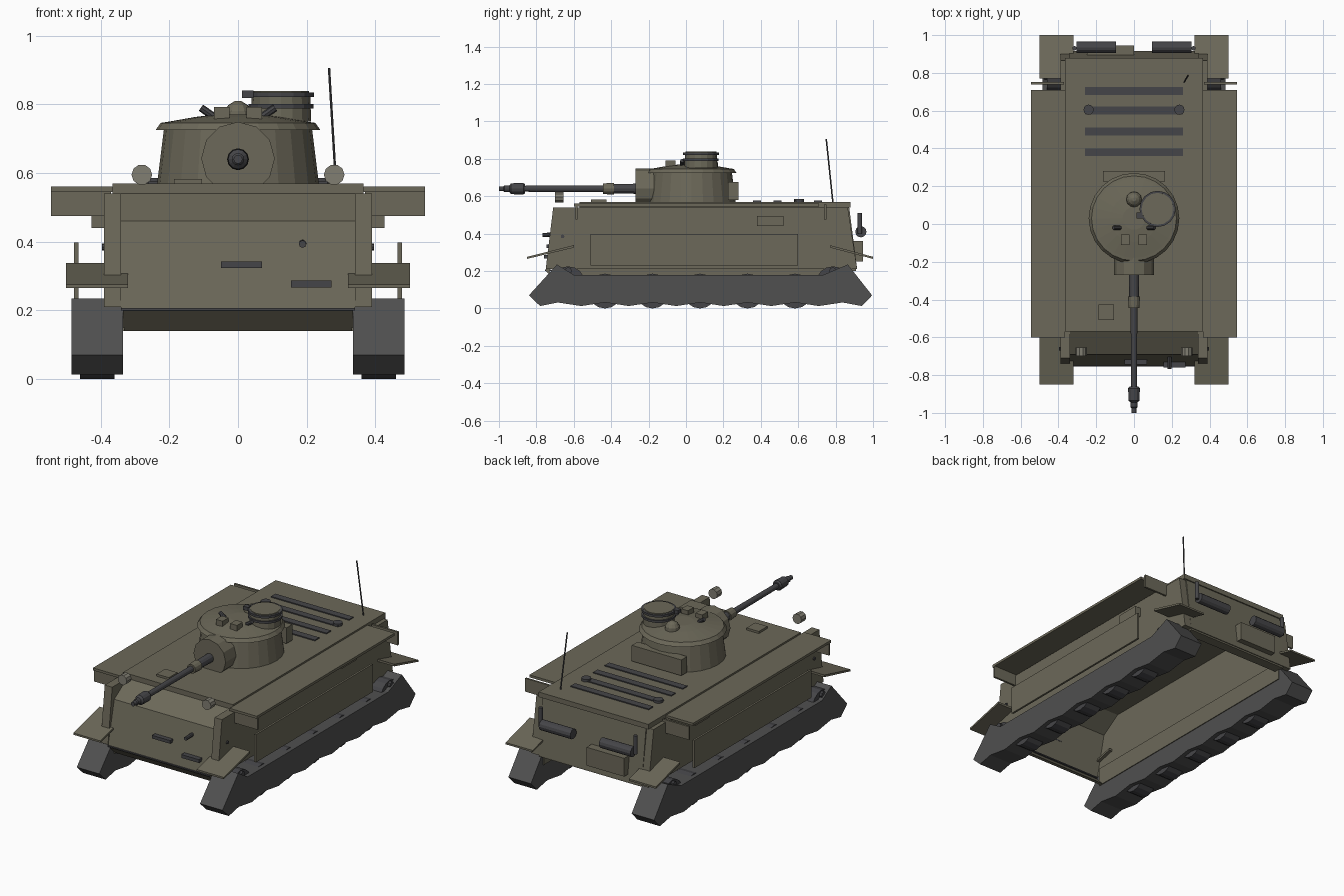
import bpy, bmesh, math
from mathutils import Vector

if "Cube" in bpy.data.objects:
    bpy.data.objects.remove(bpy.data.objects["Cube"])


def material(name, r, g, b):
    m = bpy.data.materials.new(name)
    m.diffuse_color = (r, g, b, 1)
    m.use_nodes = True
    m.node_tree.nodes["Principled BSDF"].inputs["Base Color"].default_value = m.diffuse_color
    return m


OLIVE = material("olive_paint", 0.15, 0.14, 0.10)
DARK = material("gun_metal", 0.06, 0.06, 0.065)
TRACK = material("track_steel", 0.08, 0.08, 0.08)
LAMP = material("lamp", 0.22, 0.21, 0.17)


def finish(bm, name, mat):
    bmesh.ops.recalc_face_normals(bm, faces=bm.faces)
    me = bpy.data.meshes.new(name)
    bm.to_mesh(me)
    bm.free()
    me.materials.append(mat)
    ob = bpy.data.objects.new(name, me)
    bpy.context.collection.objects.link(ob)
    return ob


def prism(name, profile, x0, x1, mat=OLIVE):
    """Extrude a (y, z) outline from x0 to x1."""
    bm = bmesh.new()
    face = bm.faces.new([bm.verts.new((x0, y, z)) for y, z in profile])
    ext = bmesh.ops.extrude_face_region(bm, geom=[face])
    bmesh.ops.translate(bm, vec=(x1 - x0, 0, 0),
                        verts=[v for v in ext["geom"] if isinstance(v, bmesh.types.BMVert)])
    return finish(bm, name, mat)


def box(name, x0, x1, y0, y1, z0, z1, mat=OLIVE):
    return prism(name, [(y0, z0), (y1, z0), (y1, z1), (y0, z1)], x0, x1, mat)


def lathe(name, start, direction, rings, sides=16, mat=OLIVE):
    """Stack (distance, radius) rings along a direction, capped at both ends."""
    rot = Vector(direction).to_track_quat("Z", "Y")
    bm = bmesh.new()
    loops = []
    for d, r in rings:
        loops.append([bm.verts.new(Vector(start) + rot @ Vector((
            r * math.cos(2 * math.pi * i / sides), r * math.sin(2 * math.pi * i / sides), d)))
            for i in range(sides)])
    for a, b in zip(loops, loops[1:]):
        for i in range(sides):
            j = (i + 1) % sides
            bm.faces.new((a[i], a[j], b[j], b[i]))
    bm.faces.new(loops[0])
    bm.faces.new(loops[-1])
    return finish(bm, name, mat)


def rod(name, a, b, r, sides=12, mat=DARK):
    v = Vector(b) - Vector(a)
    return lathe(name, a, v, [(0, r), (v.length, r)], sides, mat)


# Hull: open-bottomed shell of plates
box("deck", -.365, .365, -.57, .88, .54, .57)
prism("front_plate", [(-.75, .2), (-.69, .46), (-.67, .46), (-.73, .2)], -.34, .34)
prism("upper_front_plate", [(-.69, .46), (-.57, .54), (-.55, .54), (-.67, .46)], -.34, .34)
prism("nose_plate", [(-.75, .2), (-.69, .14), (-.67, .14), (-.73, .2)], -.335, .335)
box("nose_strip", -.34, .34, -.755, -.72, .2, .207, DARK)
prism("rear_plate", [(.915, .21), (.87, .56), (.85, .56), (.895, .21)], -.345, .345)
box("rear_bottom_lip", -.34, .34, .85, .91, .2, .215)
wheel_y = [-.433 + .254 * i for i in range(5)]

for s, side in ((-1, "left"), (1, "right")):
    # Hull sides and fenders
    prism(side + "_hull_side", [(-.75, .21), (.915, .21), (.865, .54), (-.71, .54)], s * .34, s * .39)
    box(side + "_lower_hull", s * .33, s * .342, -.70, .88, .14, .25)
    box(side + "_fender", s * .365, s * .545, -.6, .71, .545, .56)
    for y in (-.585, .745):
        box(side + "_fender_end", s * .37, s * .545, y - .006, y + .006, .475, .555)
    box(side + "_tool_box", s * .39, s * .426, .38, .52, .44, .495)
    box(side + "_skirt", s * .465, s * .477, -.51, .6, .23, .397)
    prism(side + "_front_mudguard", [(-.85, .265), (-.6, .325), (-.6, .338), (-.85, .276)], s * .32, s * .5)
    prism(side + "_rear_mudguard", [(.77, .325), (1, .265), (1, .276), (.77, .338)], s * .32, s * .5)

    # Track block with scalloped underside
    outline = [(-.84, .07), (-.69, .235), (-.6, .18), (.735, .18), (.865, .235), (.995, .07), (.94, .013)]
    bottom = [(-.78, .013), (-.686, .032)]
    for y in wheel_y:
        bottom += [(y - .127, .013), (y, .032)]
    bottom += [(wheel_y[-1] + .127, .013), (.837, .032)]
    prism(side + "_track", outline + bottom[::-1], s * .335, s * .485, TRACK)
    for y in wheel_y:
        rod(side + "_road_wheel", (s * .36, y, .093), (s * .46, y, .093), .093, 16)
    for y in (-.63, .785):
        rod(side + "_sprocket", (s * .375, y, .135), (s * .46, y, .135), .09, 16)
        rod(side + "_sprocket_hub", (s * .46, y, .2), (s * .475, y, .2), .02, 8)

    # Headlights, deck caps and exhausts
    rod(side + "_headlight", (s * .28, -.70, .595), (s * .28, -.655, .595), .03, 10, LAMP)
    rod(side + "_deck_cap", (s * .24, .605, .57), (s * .24, .605, .585), .027)
    rod(side + "_muffler", (s * .095, .935, .41), (s * .305, .935, .41), .03)
    rod(side + "_exhaust_pipe", (s * .315, .93, .40), (s * .315, .93, .51), .012)
    rod(side + "_tow_pin", (s * .385, -.66, .385), (s * .396, -.66, .385), .01, 8)

# Deck details
for y in (.705, .6, .49, .38):
    box("engine_grille", -.26, .26, y - .021, y + .021, .565, .576, DARK)
box("driver_hatch", -.187, -.105, -.507, -.425, .57, .583)
rod("antenna", (.285, .785, .57), (.265, .75, .905), .004, 6)

# Front and rear details
box("front_slot", -.05, .07, -.745, -.70, .323, .342, DARK)
box("spare_bar", .155, .272, -.76, -.72, .267, .287, DARK)
rod("hull_gun", (.188, -.70, .395), (.188, -.768, .393), .011, 8)
box("rear_box", -.25, 0, .88, .945, .25, .36)

# Turret
lathe("turret", (0, .03, .565), (0, 0, 1),
      [(0, .236), (.16, .216), (.16, .24), (.181, .225), (.183, .21), (.198, .125), (.206, .06)], 24)
box("turret_bin", -.165, .165, .225, .28, .58, .675)
rod("mantlet", (0, -.27, .642), (0, -.17, .642), .107, 12, OLIVE)

# Gun pointing forward
lathe("barrel", (0, -.265, .64), (0, -1, 0),
      [(0, .027), (.13, .025), (.13, .018), (.595, .016), (.595, .024), (.605, .031), (.67, .029),
       (.68, .018), (.705, .018), (.71, .013), (.735, .013)], 12, DARK)
lathe("barrel_collar", (0, -.385, .64), (0, -1, 0), [(0, .032), (.06, .028)], 12, OLIVE)

# Commander cupola
lathe("cupola", (.125, .08, .75), (0, 0, 1), [(0, .088), (.085, .085)], 16)
for z, r in ((.788, .095), (.821, .096)):
    rod("cupola_ring", (.125, .08, z), (.125, .08, z + .013), r, 16)
rod("cupola_hatch", (.125, .08, .83), (.125, .08, .838), .082, 16, OLIVE)
box("cupola_sight", .012, .045, .03, .06, .818, .84, DARK)

# Roof vent and periscopes
lathe("roof_vent", (0, .13, .755), (0, 0, 1), [(0, .042), (.025, .04), (.043, .028), (.054, .01)], 12)
for s in (-1, 1):
    box("periscope_block", s * .025, s * .07, -.11, -.055, .755, .792)
    rod("smoke_tube", (s * .072, -.02, .765), (s * .108, -.02, .79), .011, 8)
